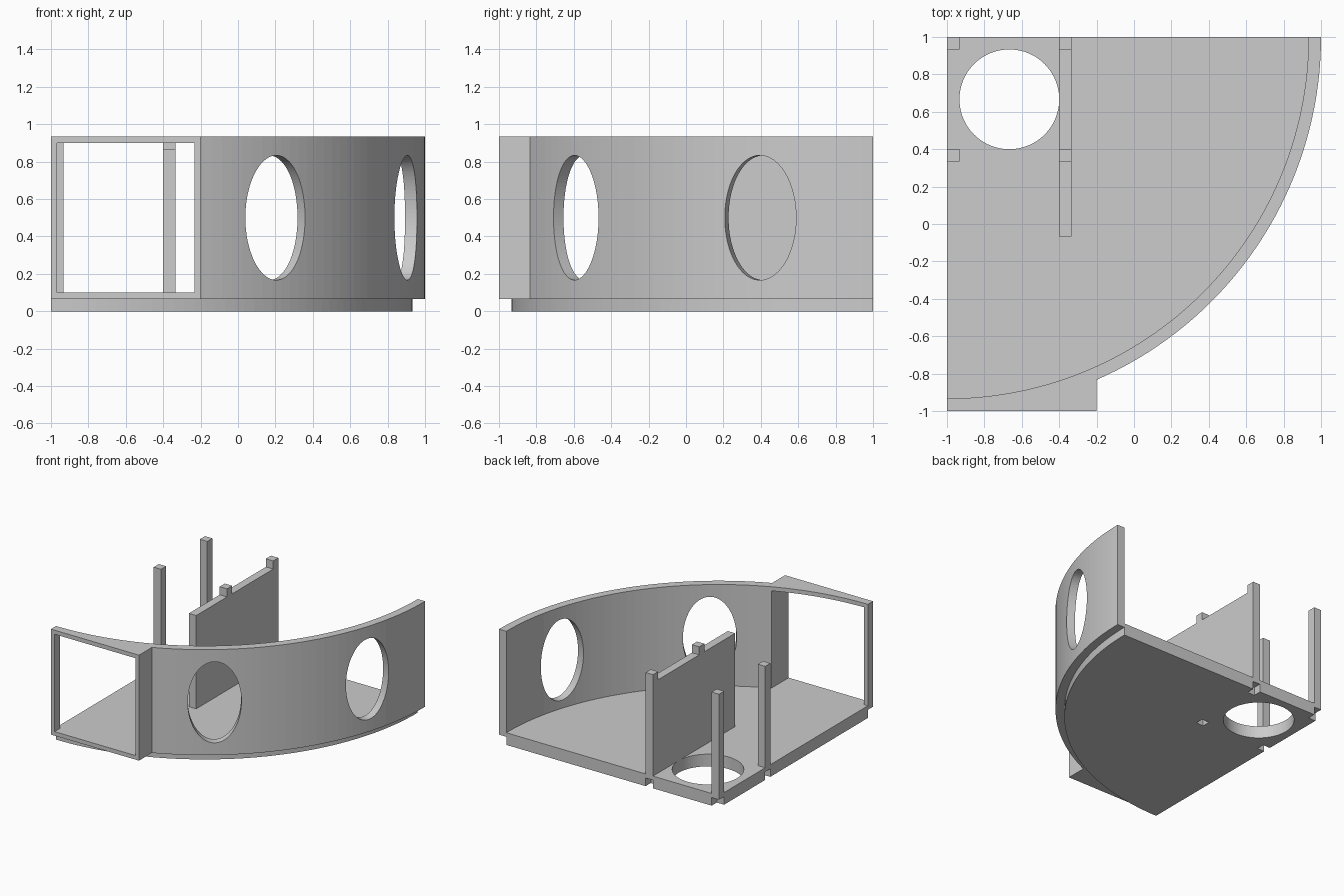
import bpy, bmesh
from math import sin, cos, pi, atan2, sqrt
from mathutils import Matrix, Vector

cube = bpy.data.objects.get("Cube")
if cube:
    bpy.data.objects.remove(cube, do_unlink=True)

U = 1 / 15                 # basic wall thickness
BASE, FLOOR, TOP = U, 1.5 * U, 14 * U   # wall underside, floor surface, wall top
R_OUT, R_IN = 2.0, 2.0 - U
SEGS = 50

grey = bpy.data.materials.new("plain_grey")
grey.use_nodes = True
grey.diffuse_color = (0.604, 0.604, 0.604, 1)
grey.node_tree.nodes["Principled BSDF"].inputs["Base Color"].default_value = grey.diffuse_color


def finish(bm, name):
    bmesh.ops.recalc_face_normals(bm, faces=bm.faces)
    mesh = bpy.data.meshes.new(name)
    bm.to_mesh(mesh)
    bm.free()
    mesh.materials.append(grey)
    ob = bpy.data.objects.new(name, mesh)
    bpy.context.collection.objects.link(ob)
    return ob


def box(name, x0, x1, y0, y1, z0, z1):
    bm = bmesh.new()
    bmesh.ops.create_cube(bm, size=1)
    bmesh.ops.scale(bm, vec=(x1 - x0, y1 - y0, z1 - z0), verts=bm.verts)
    bmesh.ops.translate(bm, vec=((x0 + x1) / 2, (y0 + y1) / 2, (z0 + z1) / 2), verts=bm.verts)
    return finish(bm, name)


def cylinder(name, matrix, depth):
    bm = bmesh.new()
    bmesh.ops.create_cone(bm, cap_ends=True, segments=96, radius1=1, radius2=1,
                          depth=depth, matrix=matrix)
    return finish(bm, name)


def prism(name, outline, z0, z1):
    bm = bmesh.new()
    face = bm.faces.new([bm.verts.new((x, y, z0)) for x, y in outline])
    grown = bmesh.ops.extrude_face_region(bm, geom=[face])["geom"]
    bmesh.ops.translate(bm, vec=(0, 0, z1 - z0),
                        verts=[g for g in grown if isinstance(g, bmesh.types.BMVert)])
    return finish(bm, name)


def cut(target, cutter):
    cutter.hide_render = True
    mod = target.modifiers.new("cut", "BOOLEAN")
    mod.operation, mod.solver, mod.object = "DIFFERENCE", "EXACT", cutter
    bpy.context.view_layer.objects.active = target
    bpy.ops.object.modifier_apply(modifier=mod.name)
    bpy.data.objects.remove(cutter, do_unlink=True)


def arc(radius, end):
    """Points from the back end of the wall round towards the front."""
    n = round(SEGS * end / (pi / 2))
    return [(-1 + radius * cos(end * i / n), 1 - radius * sin(end * i / n)) for i in range(n + 1)]


# Quarter-round floor with a round opening
floor = prism("floor", arc(R_IN, pi / 2) + [(-1, 1)], 0, FLOOR)
cut(floor, cylinder("floor_opening_cutter",
                    Matrix.Translation((-10 * U, 10 * U, 0)) @ Matrix.Diagonal((4 * U, 4 * U, 1, 1)), 1))

# Curved wall joined to a square entrance bay
BAY_X = -0.2
corner = atan2(sqrt(R_OUT ** 2 - (BAY_X + 1) ** 2), BAY_X + 1)
wall = prism("curved_wall", arc(R_OUT, corner) + [(BAY_X, -1), (-1, -1)] + arc(R_IN, pi / 2)[::-1],
             BASE, TOP)
cut(wall, box("entrance_cutter", -1 + U / 2, BAY_X - U / 2, -1.2, -0.6, FLOOR, TOP - U / 2))

# Oval windows facing straight out from the curve's centre
for hx, hy in ((0.205, -0.596), (0.906, 0.395)):
    out = Vector((hx + 1, hy - 1, 0)).normalized()
    side = Vector((-out.y, out.x, 0))
    m = Matrix((side, Vector((0, 0, 1)), out)).transposed().to_4x4()
    m = Matrix.Translation((hx, hy, 0.5)) @ m @ Matrix.Diagonal((0.2, 5 * U, 1, 1))
    cut(wall, cylinder("window_cutter", m, 0.6))

# Inner partition
box("partition", -6 * U, -5 * U, -U, 1, FLOOR, 13 * U)

# Posts, pegs on the partition, and matching sockets under the floor
for x0, base, label in ((-1, FLOOR, "post"), (-6 * U, 13 * U, "partition_peg")):
    for y0, place in ((14 * U, "back"), (5 * U, "front")):
        box(f"{place}_{label}", x0, x0 + U, y0, y0 + U, base, TOP)
        left = x0 - 0.1 if x0 == -1 else x0
        far = y0 + U + (0.1 if place == "back" else 0)
        cut(floor, box("socket_cutter", left, x0 + U, y0, far, -0.1, U))
